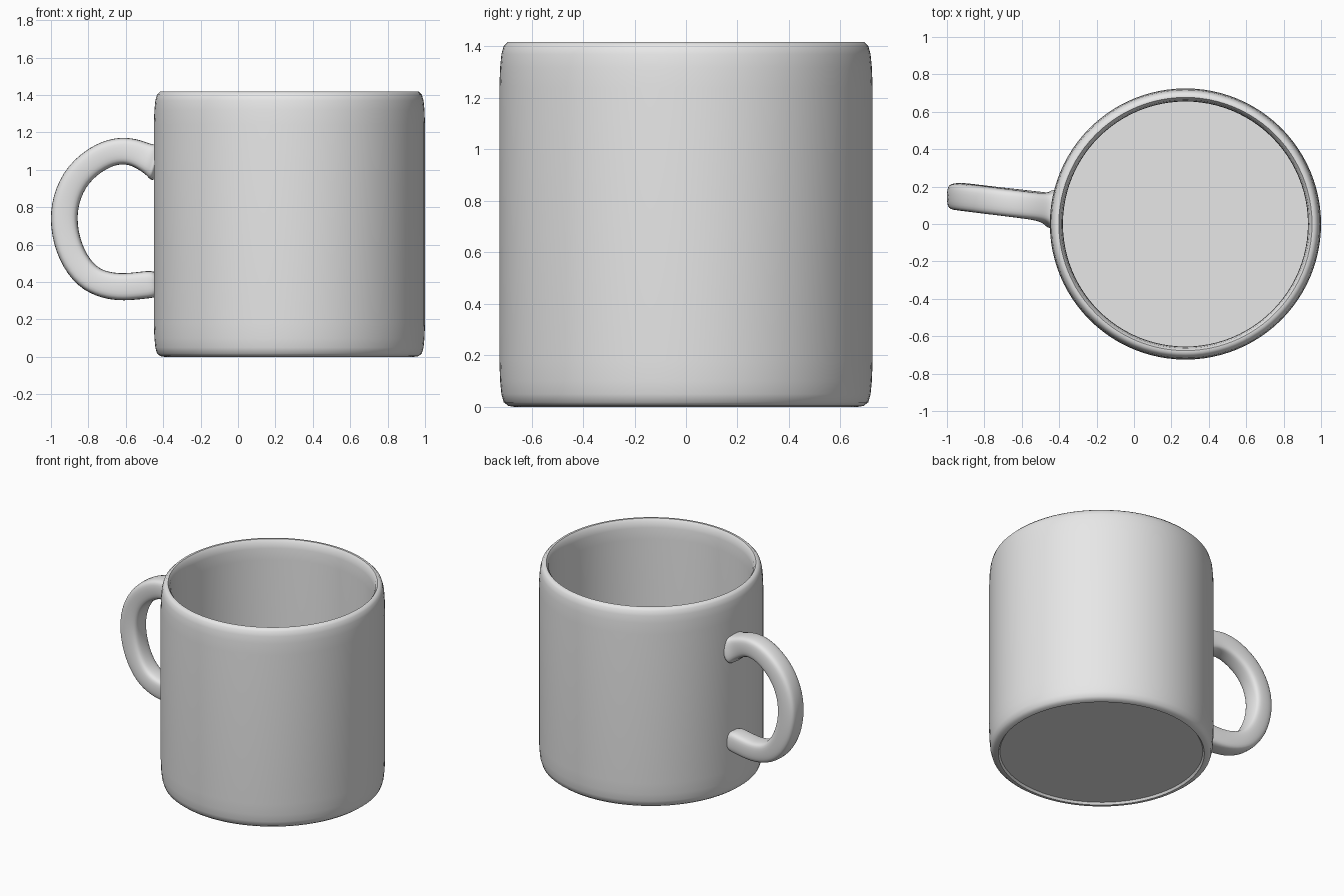
import bpy
import bmesh
import math
from mathutils import Vector

old = bpy.data.objects.get("Cube")
if old:
    bpy.data.objects.remove(old, do_unlink=True)

GREY = (0.8, 0.8, 0.8, 1.0)
clay = bpy.data.materials.new("light grey")
clay.use_nodes = True
clay.diffuse_color = GREY
clay.node_tree.nodes["Principled BSDF"].inputs["Base Color"].default_value = GREY


def finish(name, bm, angle, subdivide=0):
    """Turn a bmesh into a smooth-shaded object."""
    bmesh.ops.recalc_face_normals(bm, faces=bm.faces)
    mesh = bpy.data.meshes.new(name)
    bm.to_mesh(mesh)
    bm.free()
    mesh.materials.append(clay)
    obj = bpy.data.objects.new(name, mesh)
    bpy.context.collection.objects.link(obj)
    bpy.ops.object.select_all(action="DESELECT")
    obj.select_set(True)
    bpy.context.view_layer.objects.active = obj
    bpy.ops.object.shade_smooth_by_angle(angle=math.radians(angle))
    if subdivide:
        mod = obj.modifiers.new("Smooth", "SUBSURF")
        mod.levels = mod.render_levels = subdivide
    return obj


# Cup body: wall profile turned around the z axis
profile = [(0, 0.015), (0.655, 0.015), (0.665, 0), (0.69, 0.004), (0.708, 0.018),
           (0.717, 0.05), (0.722, 0.1), (0.725, 0.18),
           (0.725, 1.24), (0.722, 1.32), (0.717, 1.37), (0.708, 1.402), (0.692, 1.418),
           (0.677, 1.418), (0.664, 1.4), (0.657, 1.36), (0.655, 1.28),
           (0.655, 0.08), (0, 0.08)]
bm = bmesh.new()
points = [bm.verts.new((r, 0, z)) for r, z in profile]
edges = [bm.edges.new(pair) for pair in zip(points, points[1:])]
bmesh.ops.spin(bm, geom=points + edges, cent=(0, 0, 0), axis=(0, 0, 1),
               angle=math.tau, steps=96, use_duplicate=False)
bmesh.ops.remove_doubles(bm, verts=bm.verts, dist=0.0005)
cup = finish("cup_body", bm, 50)
cup.location.x = 0.275

# Handle: rounded square section swept along a loop, flared at the upper joint
path = [(-0.415, 1.04), (-0.45, 1.05), (-0.485, 1.062), (-0.54, 1.09), (-0.62, 1.107),
        (-0.73, 1.08), (-0.86, 0.98), (-0.925, 0.84), (-0.935, 0.70), (-0.895, 0.545),
        (-0.81, 0.425), (-0.71, 0.382), (-0.61, 0.371), (-0.50, 0.385), (-0.41, 0.392)]
flare = {0: 1.7, 1: 1.25, 2: 1.05}
HALF, CORNER = 0.074, 0.05
section = [(HALF, CORNER), (CORNER, HALF), (-CORNER, HALF), (-HALF, CORNER),
           (-HALF, -CORNER), (-CORNER, -HALF), (CORNER, -HALF), (HALF, -CORNER)]
centres = [Vector((x, 0.085 - 0.12 * (x + 0.47) + 0.012 * i / len(path), z))
           for i, (x, z) in enumerate(path)]

bm = bmesh.new()
rings = []
for i, c in enumerate(centres):
    tangent = centres[min(i + 1, len(path) - 1)] - centres[max(i - 1, 0)]
    across = Vector((-tangent.z, 0, tangent.x)).normalized()
    side = tangent.cross(across).normalized()
    s = flare.get(i, 1.0)
    rings.append([bm.verts.new(c + (across * u + side * v) * s) for u, v in section])
for a, b in zip(rings, rings[1:]):
    for k in range(len(section)):
        n = (k + 1) % len(section)
        bm.faces.new((a[k], a[n], b[n], b[k]))
bm.faces.new(rings[0])
bm.faces.new(rings[-1])
finish("handle", bm, 180, 2)
